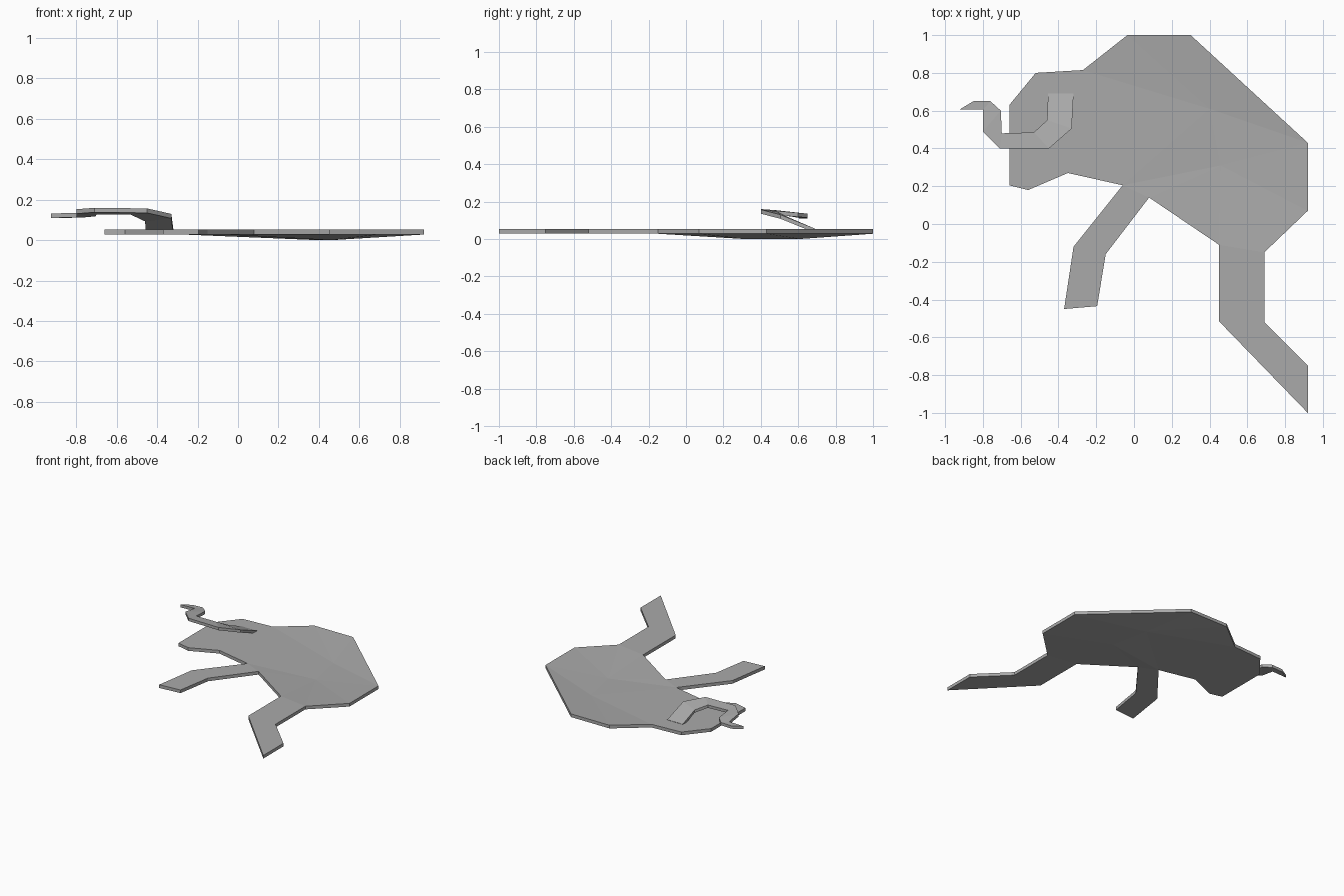
import bpy, bmesh

if "Cube" in bpy.data.objects:
    bpy.data.objects.remove(bpy.data.objects["Cube"])

# Darker grey shared by both parts
grey = bpy.data.materials.new("dark_grey")
grey.diffuse_color = (0.4, 0.4, 0.4, 1)
grey.use_nodes = True
grey.node_tree.nodes["Principled BSDF"].inputs["Base Color"].default_value = grey.diffuse_color


def plate(name, points, faces, thickness):
    """Flat-faced sheet drawn by its upper side and thickened straight down."""
    bm = bmesh.new()
    verts = [bm.verts.new(p) for p in points]
    tops = [bm.faces.new([verts[i] for i in f]) for f in faces]
    new = bmesh.ops.extrude_face_region(bm, geom=tops, use_keep_orig=True)["geom"]
    lower = [g for g in new if isinstance(g, bmesh.types.BMVert)]
    bmesh.ops.translate(bm, verts=lower, vec=(0, 0, -thickness))
    bmesh.ops.recalc_face_normals(bm, faces=bm.faces[:])
    mesh = bpy.data.meshes.new(name)
    bm.to_mesh(mesh)
    bm.free()
    mesh.materials.append(grey)
    obj = bpy.data.objects.new(name, mesh)
    bpy.context.collection.objects.link(obj)
    return obj


# Animal silhouette: torso, hind leg, front leg, head (clockwise from the back)
TOP = 0.053
outline = [(-0.035, 1.0), (0.30, 1.0), (0.92, 0.43), (0.92, 0.07),
           (0.69, -0.15), (0.69, -0.52), (0.92, -0.75), (0.92, -1.0),
           (0.45, -0.515), (0.45, -0.11), (0.08, 0.14),
           (-0.15, -0.16), (-0.195, -0.435), (-0.37, -0.45), (-0.32, -0.12),
           (-0.06, 0.205), (-0.35, 0.27), (-0.56, 0.18), (-0.66, 0.205),
           (-0.66, 0.63), (-0.52, 0.80), (-0.27, 0.815)]
points = [(x, y, TOP) for x, y in outline]

# Two sunken points make the shallow dish of the torso
points += [(0.46, 0.31, 0.025), (0.40, 0.61, 0.025)]
A, B = 22, 23
faces = [(21, 0, B), (0, 1, B), (1, 2, B), (2, A, B), (2, 3, A), (3, 4, A),
         (4, 9, A), (9, 10, A), (10, 15, A), (15, B, A), (15, 21, B)]
faces += [(4, 5, 8, 9), (5, 6, 7, 8)]            # hind leg
faces += [(10, 11, 14, 15), (11, 12, 13, 14)]    # front leg
faces += [(15, 16, 17, 18, 19, 20, 21)]          # head
plate("animal_body", points, faces, 0.025)

# Curved ribbon rising from the head: outer and inner edge at each bend
outer = [(-0.32, 0.69, 0.055), (-0.33, 0.505, 0.13), (-0.45, 0.40, 0.157),
         (-0.71, 0.40, 0.16), (-0.80, 0.49, 0.153), (-0.80, 0.605, 0.135),
         (-0.925, 0.605, 0.132)]
inner = [(-0.455, 0.69, 0.055), (-0.46, 0.55, 0.115), (-0.53, 0.485, 0.148),
         (-0.70, 0.48, 0.15), (-0.705, 0.60, 0.14), (-0.76, 0.65, 0.135),
         (-0.85, 0.65, 0.132)]
n = len(outer)
plate("curved_horn", outer + inner,
      [(i, i + 1, n + i + 1, n + i) for i in range(n - 1)], 0.022)
